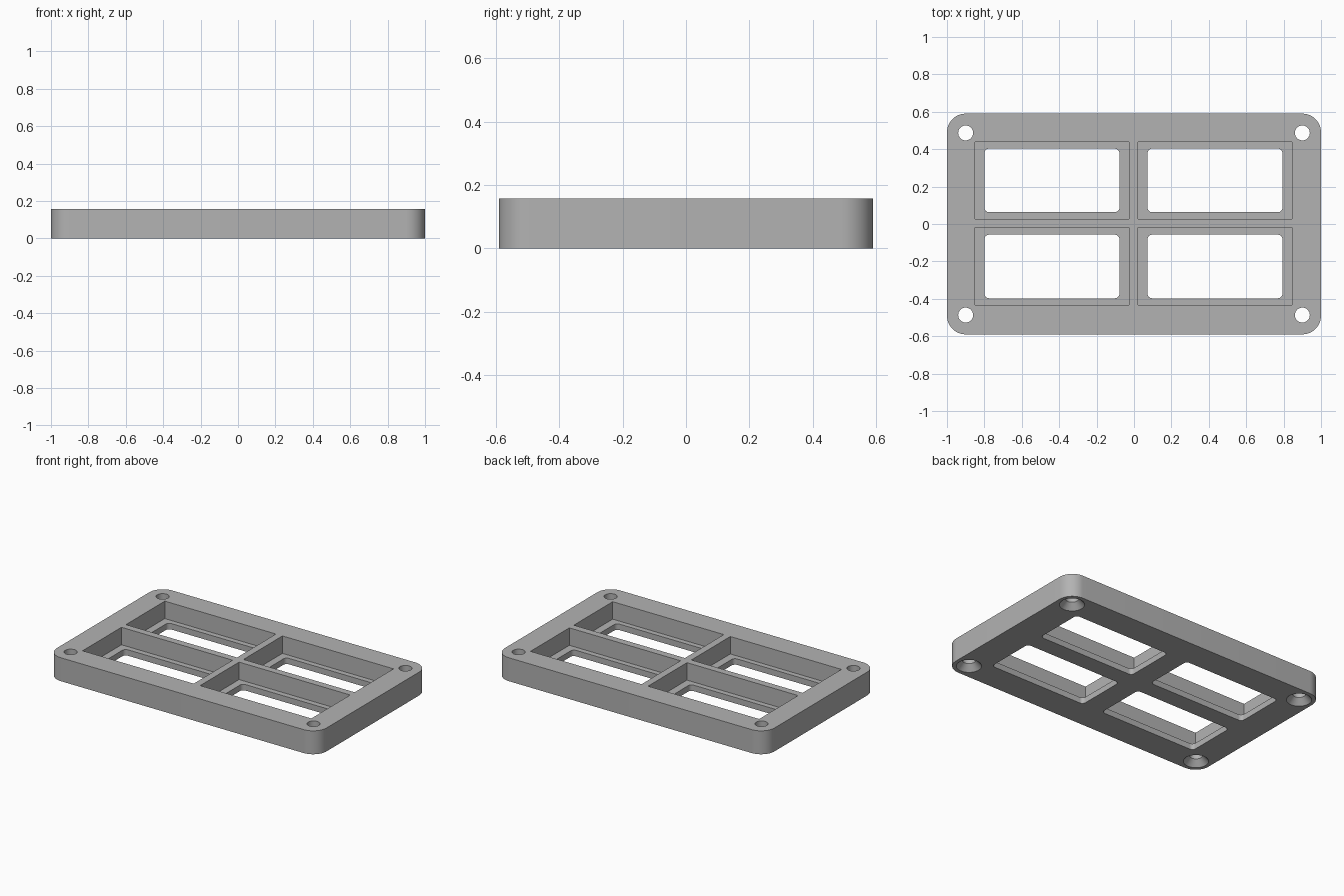
import bpy
import bmesh
from math import cos, sin, pi

HEIGHT = 0.157
LIP = 0.04

if "Cube" in bpy.data.objects:
    bpy.data.objects.remove(bpy.data.objects["Cube"], do_unlink=True)

grey = bpy.data.materials.new("plain grey")
grey.use_nodes = True
colour = (0.45, 0.45, 0.45, 1)
grey.diffuse_color = colour
grey.node_tree.nodes["Principled BSDF"].inputs["Base Color"].default_value = colour


def rounded(x0, x1, y0, y1, r, steps=8):
    """Outline of a rectangle, with arcs at the corners if r is not zero."""
    if r == 0:
        return [(x0, y0), (x1, y0), (x1, y1), (x0, y1)]
    centres = [(x1 - r, y1 - r), (x0 + r, y1 - r), (x0 + r, y0 + r), (x1 - r, y0 + r)]
    return [(cx + r * cos((q + i / steps) * pi / 2), cy + r * sin((q + i / steps) * pi / 2))
            for q, (cx, cy) in enumerate(centres) for i in range(steps + 1)]


def circle(cx, cy, r, n=32):
    return [(cx + r * cos(2 * pi * i / n), cy + r * sin(2 * pi * i / n)) for i in range(n)]


def loft(name, rings):
    """Closed solid through a stack of (outline, z) rings."""
    bm = bmesh.new()
    loops = [[bm.verts.new((x, y, z)) for x, y in outline] for outline, z in rings]
    for a, b in zip(loops, loops[1:]):
        for i in range(len(a)):
            j = (i + 1) % len(a)
            bm.faces.new((a[i], a[j], b[j], b[i]))
    bm.faces.new(loops[0][::-1])
    bm.faces.new(loops[-1])
    bmesh.ops.recalc_face_normals(bm, faces=bm.faces)
    mesh = bpy.data.meshes.new(name)
    bm.to_mesh(mesh)
    bm.free()
    mesh.materials.append(grey)
    obj = bpy.data.objects.new(name, mesh)
    bpy.context.collection.objects.link(obj)
    return obj


# Plate with rounded corners
outline = rounded(-1, 1, -0.59, 0.59, 0.1, 12)
frame = loft("frame", [(outline, 0), (outline, HEIGHT)])
cutters = []

# Four square pockets from above, each with a smaller window through its floor
for px, wx in ((-0.85, -0.8), (0.022, 0.072)):
    for py, wy in ((-0.432, -0.397), (0.027, 0.063)):
        pocket = rounded(px, px + 0.824, py, py + 0.412, 0)
        window = rounded(wx, wx + 0.722, wy, wy + 0.34, 0.025, 6)
        cutters.append(loft("pocket_cutter", [(pocket, LIP), (pocket, HEIGHT + 0.1)]))
        cutters.append(loft("window_cutter", [(window, -0.1), (window, LIP + 0.05)]))

# Corner screw holes, countersunk from below
for x in (-0.9, 0.9):
    for y in (-0.487, 0.487):
        rings = [(circle(x, y, r), z) for r, z in
                 ((0.077, -0.05), (0.077, 0), (0.04, 0.04), (0.04, HEIGHT + 0.1))]
        cutters.append(loft("screw_hole_cutter", rings))

for cutter in cutters:
    cutter.hide_render = True
    cut = frame.modifiers.new(cutter.name, "BOOLEAN")
    cut.operation = "DIFFERENCE"
    cut.solver = "EXACT"
    cut.object = cutter

# Apply the cuts, then drop the cutters
bpy.ops.object.select_all(action="DESELECT")
frame.select_set(True)
bpy.context.view_layer.objects.active = frame
for name in [m.name for m in frame.modifiers]:
    bpy.ops.object.modifier_apply(modifier=name)
for cutter in cutters:
    bpy.data.objects.remove(cutter, do_unlink=True)
bpy.ops.object.shade_smooth_by_angle(angle=pi / 6)
